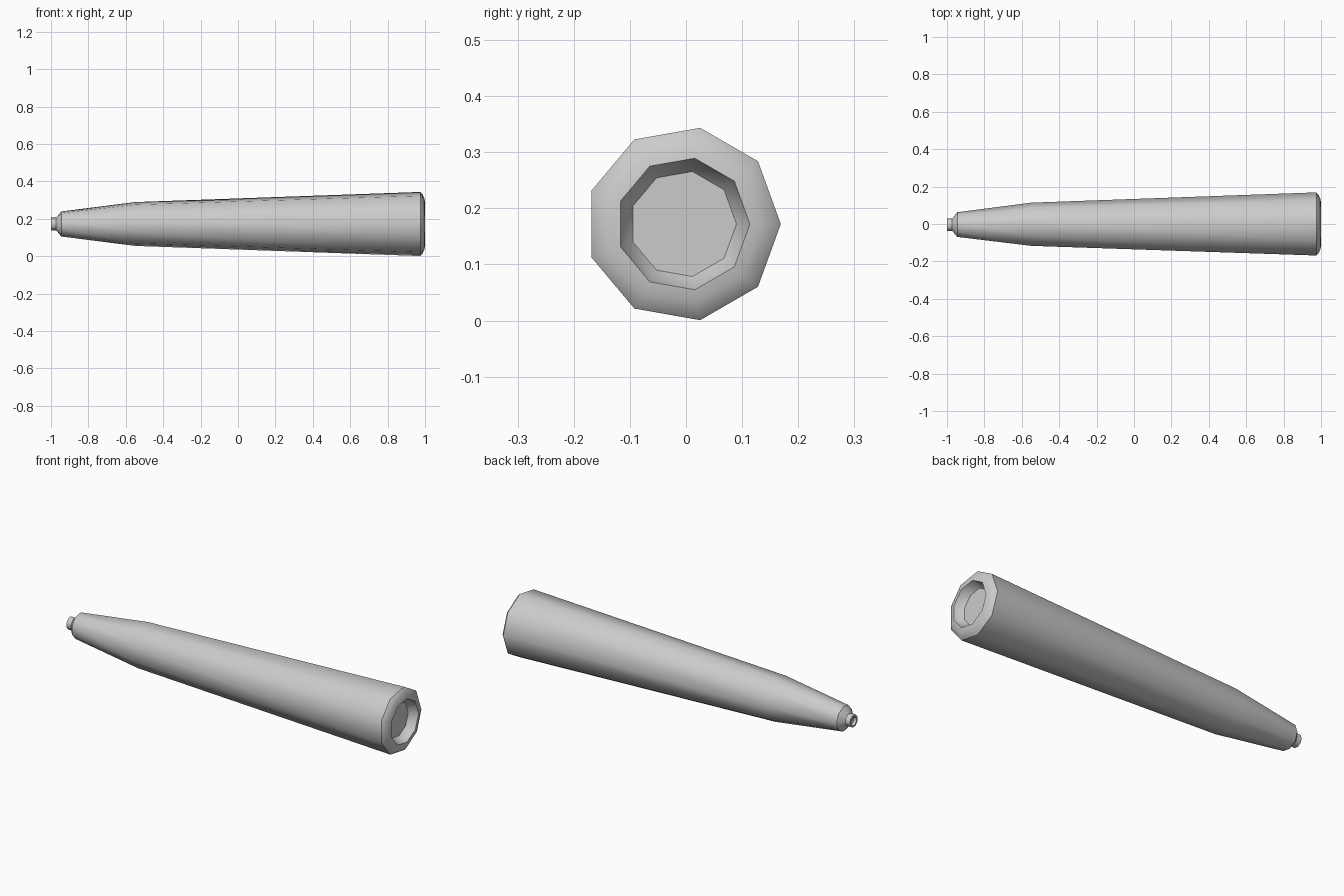
import bpy, bmesh, math

if "Cube" in bpy.data.objects:
    bpy.data.objects.remove(bpy.data.objects["Cube"])

SIDES = 9
CY, CZ = -0.005, 0.172


def lathe_x(name, profile):
    """Revolve (x, radius) pairs around the long axis with a cap at each end."""
    bm = bmesh.new()
    rings = []
    for x, r in profile:
        rings.append([bm.verts.new((x,
                                    CY + r * math.cos(2 * math.pi * i / SIDES),
                                    CZ + r * math.sin(2 * math.pi * i / SIDES)))
                      for i in range(SIDES)])
    for a, b in zip(rings, rings[1:]):
        for i in range(SIDES):
            j = (i + 1) % SIDES
            bm.faces.new((a[i], a[j], b[j], b[i]))
    bm.faces.new(rings[0])
    bm.faces.new(rings[-1])
    bmesh.ops.recalc_face_normals(bm, faces=bm.faces)
    mesh = bpy.data.meshes.new(name)
    bm.to_mesh(mesh)
    bm.free()
    obj = bpy.data.objects.new(name, mesh)
    bpy.context.collection.objects.link(obj)
    bpy.ops.object.select_all(action='DESELECT')
    obj.select_set(True)
    bpy.context.view_layer.objects.active = obj
    bpy.ops.object.shade_smooth_by_angle(angle=math.radians(42))
    return obj


# Tapered barrel: recessed tip, nozzle, shoulder, long body, rim, end recess
lathe_x("tapered_barrel", [
    (-0.985, 0.022), (-1.0, 0.024), (-1.0, 0.034), (-0.972, 0.034),
    (-0.945, 0.068), (-0.55, 0.119), (0.975, 0.174),
    (0.986, 0.163), (0.996, 0.140), (1.0, 0.119),
    (0.975, 0.110), (0.955, 0.095),
])
